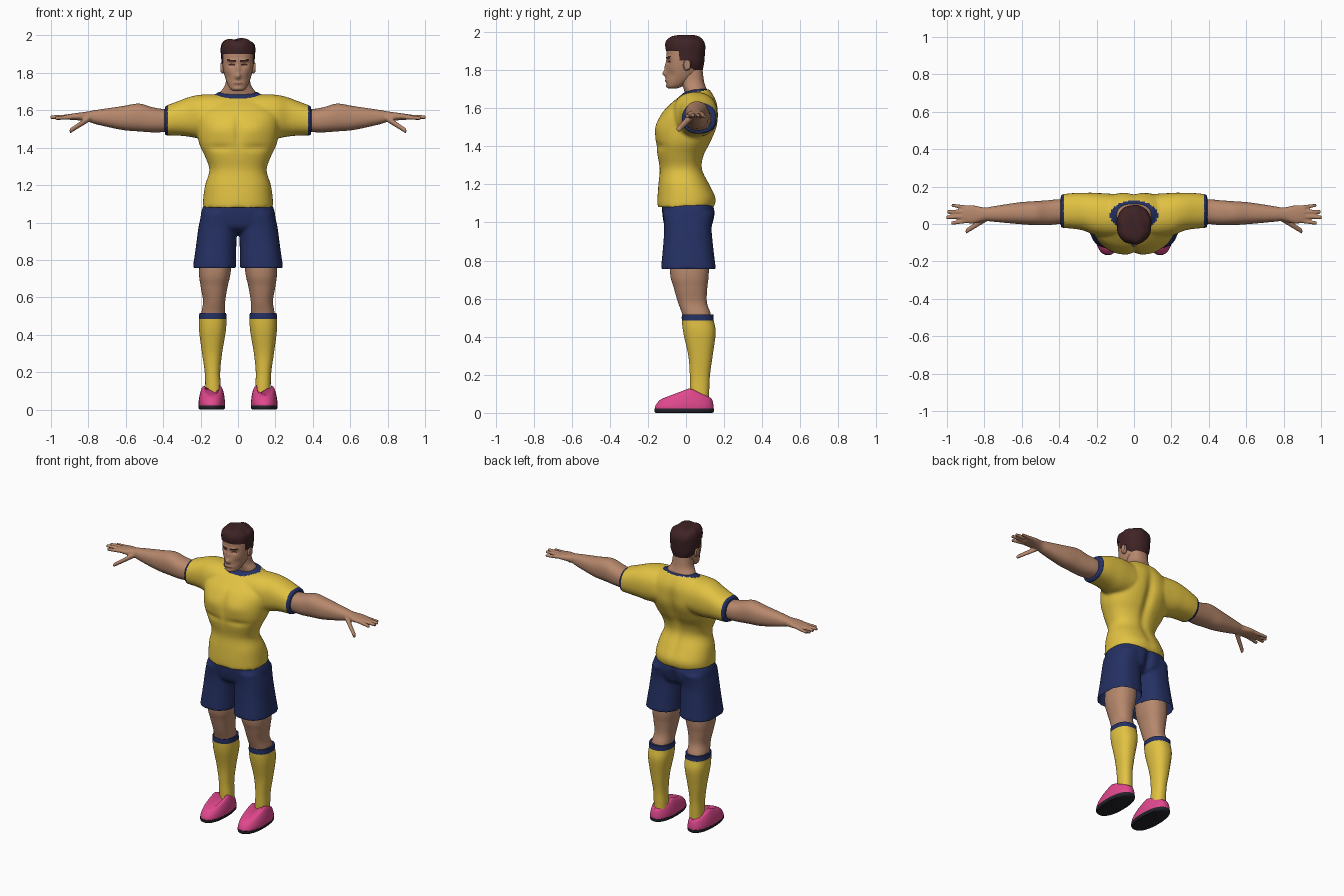
import bpy, bmesh, math
from mathutils import Vector

default_cube = bpy.data.objects.get("Cube")
if default_cube:
    bpy.data.objects.remove(default_cube, do_unlink=True)


def material(name, colour):
    mat = bpy.data.materials.new(name)
    mat.use_nodes = True
    mat.diffuse_color = (*colour, 1)
    mat.node_tree.nodes["Principled BSDF"].inputs["Base Color"].default_value = (*colour, 1)
    return mat


skin = material("skin", (.47, .245, .15))
yellow = material("yellow cloth", (.76, .54, .055))
navy = material("navy cloth", (.018, .03, .125))
pink = material("pink shoe", (.75, .065, .27))
black = material("black sole", (.016, .016, .023))
brown = material("dark brown hair", (.05, .017, .019))
lip = material("lip", (.3, .13, .09))


def spline(keys, rows):
    """Smoothly interpolate every column of a key table."""
    last = len(keys) - 1
    for row in range(rows + 1):
        u = row / rows * last
        i = min(int(u), last - 1)
        f = u - i
        a, b = keys[i], keys[i + 1]
        before, after = keys[max(i - 1, 0)], keys[min(i + 2, last)]
        yield [p + f * ((q - o) / 2 + f * (o - 2.5 * p + 2 * q - r / 2
               + f * (1.5 * (p - q) + (r - o) / 2)))
               for o, p, q, r in zip(before, a, b, after)]


def loft(name, axis, keys, mat, rows=24, sides=40, power=2.3):
    """Skin rounded sections; each key is (position, min a, max a, min b, max b)."""
    bm = bmesh.new()
    rings = []
    for t, a0, a1, b0, b1 in spline(keys, rows):
        ring = []
        for k in range(sides):
            angle = 2 * math.pi * (k + .5) / sides
            c, s = math.cos(angle), math.sin(angle)
            a = (a0 + a1) / 2 + (a1 - a0) / 2 * math.copysign(abs(c) ** (2 / power), c)
            b = (b0 + b1) / 2 + (b1 - b0) / 2 * math.copysign(abs(s) ** (2 / power), s)
            ring.append(bm.verts.new((a, b, t) if axis == "z" else (t, a, b)))
        rings.append(ring)
    for low, high in zip(rings, rings[1:]):
        for k in range(sides):
            n = (k + 1) % sides
            bm.faces.new((low[k], low[n], high[n], high[k]))
    bm.faces.new(rings[0])
    bm.faces.new(rings[-1])
    bmesh.ops.recalc_face_normals(bm, faces=bm.faces)
    mesh = bpy.data.meshes.new(name)
    bm.to_mesh(mesh)
    bm.free()
    mesh.materials.append(mat)
    obj = bpy.data.objects.new(name, mesh)
    bpy.context.collection.objects.link(obj)
    return obj


def both(keys):
    """Expand (position, half width, min b, max b) to full keys."""
    return [(t, -w, w, b0, b1) for t, w, b0, b1 in keys]


def select(objs):
    bpy.ops.object.select_all(action="DESELECT")
    for obj in objs:
        obj.select_set(True)
    bpy.context.view_layer.objects.active = objs[0]


def apply(obj, kind, **settings):
    mod = obj.modifiers.new(kind.lower(), kind)
    for key, value in settings.items():
        setattr(mod, key, value)
    select([obj])
    bpy.ops.object.modifier_apply(modifier=mod.name)


def mirror(obj):
    apply(obj, "MIRROR", use_mirror_merge=False)
    return obj


def fuse(name, objs, voxel, smooth):
    """Weld overlapping parts into one soft skin."""
    select(objs)
    bpy.ops.object.join()
    obj = objs[0]
    obj.name = name
    apply(obj, "REMESH", mode="VOXEL", voxel_size=voxel)
    apply(obj, "SMOOTH", factor=.5, iterations=smooth)
    return obj


def push(obj, centre, radii, offset):
    """Soft symmetric sculpting brush."""
    for v in obj.data.vertices:
        p = Vector((abs(v.co.x), v.co.y, v.co.z))
        d = sum(((p[i] - centre[i]) / radii[i]) ** 2 for i in range(3))
        v.co += Vector(offset) * math.exp(-d)


def paint(obj, mat, rule):
    obj.data.materials.append(mat)
    for face in obj.data.polygons:
        if rule(face.center):
            face.material_index = len(obj.data.materials) - 1


def trim(obj, rule):
    bm = bmesh.new()
    bm.from_mesh(obj.data)
    doomed = [f for f in bm.faces if rule(f.calc_center_median(), f.normal)]
    bmesh.ops.delete(bm, geom=doomed, context="FACES")
    bm.to_mesh(obj.data)
    bm.free()


# Shirt: torso and sleeves welded, then sculpted and trimmed in navy
torso = loft("torso", "z", both([
    (1.08, .188, -.15, .15), (1.13, .186, -.15, .157), (1.2, .176, -.145, .125),
    (1.28, .153, -.138, .087), (1.35, .175, -.15, .095), (1.42, .207, -.16, .13),
    (1.5, .222, -.158, .16), (1.57, .225, -.13, .167), (1.62, .2, -.085, .165),
    (1.66, .16, -.037, .15), (1.7, .1, .01, .125)]), yellow, 40)
sleeves = [loft("sleeve", "x", [(side * x, *rest) for x, *rest in [
    (.06, -.07, .15, 1.46, 1.68), (.14, -.07, .16, 1.45, 1.685), (.21, -.06, .167, 1.45, 1.682),
    (.27, -.035, .167, 1.46, 1.668), (.33, -.025, .165, 1.465, 1.645),
    (.392, -.02, .158, 1.466, 1.622)]], yellow) for side in (1, -1)]
shirt = fuse("shirt", [torso, *sleeves], .009, 5)
push(shirt, (0, .16, 1.4), (.03, .09, .2), (0, -.022, 0))
push(shirt, (.1, .16, 1.52), (.06, .06, .08), (0, .006, 0))
push(shirt, (.09, -.15, 1.5), (.07, .06, .05), (0, -.008, 0))
push(shirt, (0, -.15, 1.48), (.02, .06, .1), (0, .01, 0))
push(shirt, (.1, -.15, 1.4), (.08, .06, .02), (0, .008, 0))
paint(shirt, navy, lambda c: abs(c.x) > .375 or
      (c.z > 1.6 and (c.x / .128) ** 2 + ((c.y - .045) / .08) ** 2 < 1))

# Shorts: hips and two open legs
hips = loft("hips", "z", both([
    (.95, .14, -.08, .1), (.98, .195, -.112, .135), (1.05, .198, -.125, .152),
    (1.1, .18, -.125, .14)]), navy, power=2.6)
short_legs = [loft("short_leg", "z", [(z, *sorted((side * a, side * b)), c, d) for z, a, b, c, d in [
    (.755, .009, .242, -.132, .157), (.88, .009, .224, -.12, .142),
    (.97, .005, .212, -.115, .135), (1.05, .0, .195, -.12, .147)]], navy, power=2.5)
    for side in (1, -1)]
shorts = fuse("shorts", [hips, *short_legs], .009, 4)
push(shorts, (0, .15, 1.0), (.025, .06, .09), (0, -.025, 0))
trim(shorts, lambda c, n: c.z < .785 and n.z < -.6)

# Legs, socks and shoes
leg = mirror(loft("legs", "z", [
    (.48, .072, .195, -.01, .13), (.52, .07, .195, -.02, .13), (.58, .068, .187, -.042, .11),
    (.66, .055, .2, -.065, .112), (.75, .037, .208, -.085, .12), (1.0, .02, .19, -.08, .11)], skin))
sock = mirror(loft("socks", "z", [
    (.05, .09, .175, .025, .12), (.12, .092, .175, .022, .122), (.2, .095, .178, .02, .126),
    (.3, .085, .192, .012, .14), (.42, .065, .208, -.014, .156), (.485, .062, .208, -.022, .146),
    (.517, .063, .207, -.022, .144)], yellow, 48))
paint(sock, navy, lambda c: c.z > .484)
shoe = loft("shoes", "z", [
    (.0, .07, .21, -.164, .145), (.03, .07, .21, -.163, .145), (.07, .076, .203, -.155, .142),
    (.1, .086, .192, -.14, .137), (.11, .1, .178, -.125, .13)], pink, 16)
for v in shoe.data.vertices:
    y = v.co.y
    height = .04 + .07 * (y + .165) / .185 if y < .02 else .11 - .055 * (y - .02) / .12
    v.co.z = .02 + v.co.z * height / .11
mirror(shoe)
sole = mirror(loft("soles", "z", [
    (.0, .075, .205, -.16, .14), (.008, .069, .211, -.166, .147),
    (.022, .069, .211, -.166, .147)], black, 6))


# Arms with hands
def finger(start, end, size):
    keys = []
    for f in (0, .5, 1):
        x, y, z = Vector(start).lerp(Vector(end), f)
        r = size * (1 - .25 * f)
        keys.append((x, y - r, y + r, z - r, z + r))
    return loft("finger", "x", keys, skin, 10, 16)


arm = loft("arm", "x", [
    (.3, .01, .13, 1.49, 1.6), (.4, .0, .132, 1.483, 1.607), (.46, -.006, .127, 1.482, 1.617),
    (.53, -.006, .122, 1.487, 1.636), (.62, .0, .115, 1.495, 1.622), (.75, .012, .095, 1.523, 1.603),
    (.8, .016, .088, 1.538, 1.594), (.86, .002, .1, 1.547, 1.586), (.915, .008, .1, 1.55, 1.578)],
    skin, 40)
fingers = [finger((.89, .018, 1.564), (.978, .004, 1.558), .0125),
           finger((.89, .042, 1.566), (1.003, .035, 1.563), .013),
           finger((.89, .066, 1.566), (.998, .066, 1.563), .0125),
           finger((.89, .088, 1.563), (.975, .1, 1.556), .0115),
           finger((.79, .03, 1.56), (.9, -.04, 1.488), .018)]
arms = mirror(fuse("arms", [arm, *fingers], .0055, 3))

# Neck and head with sculpted features
neck = loft("neck", "z", both([
    (1.6, .1, .01, .11), (1.66, .105, -.002, .112), (1.7, .092, -.012, .108),
    (1.74, .068, -.025, .095), (1.82, .06, -.035, .085)]), skin)
head = loft("head", "z", both([
    (1.703, .022, -.09, -.05), (1.715, .042, -.1, -.02), (1.75, .06, -.104, .035),
    (1.79, .073, -.104, .07), (1.83, .081, -.101, .08), (1.87, .083, -.102, .088),
    (1.92, .08, -.098, .09), (1.96, .06, -.07, .07), (1.975, .02, -.02, .03)]), skin, 90, 96)
push(head, (0, -.105, 1.782), (.015, .03, .016), (0, -.02, 0))
push(head, (0, -.1, 1.82), (.011, .03, .028), (0, -.012, 0))
push(head, (.034, -.095, 1.845), (.02, .03, .013), (0, .01, 0))
push(head, (.035, -.1, 1.868), (.03, .03, .008), (0, -.004, 0))
push(head, (0, -.1, 1.744), (.024, .03, .008), (0, -.007, 0))
push(head, (0, -.1, 1.715), (.02, .03, .01), (0, -.005, 0))
push(head, (.055, -.08, 1.775), (.025, .03, .025), (-.0, .008, 0))
paint(head, brown, lambda c: c.y < -.04 and (
    (.013 < abs(c.x) < .06 and abs(c.z - 1.862 - .1 * abs(c.x)) < .0045) or
    ((abs(c.x) - .034) / .017) ** 2 + ((c.z - 1.844) / .005) ** 2 < 1))
paint(head, lip, lambda c: c.y < -.05 and abs(c.x) < .024 and abs(c.z - 1.744) < .004)
ears = mirror(loft("ears", "x", [
    (.07, -.012, .018, 1.8, 1.845), (.084, -.015, .025, 1.797, 1.855),
    (.094, -.01, .022, 1.805, 1.853)], skin, 8, 24))

# Hair: wavy cap trimmed along the hairline
hair = loft("hair", "z", both([
    (1.785, .055, -.05, .084), (1.83, .084, -.09, .094), (1.88, .09, -.101, .099),
    (1.93, .092, -.108, .1), (1.96, .082, -.1, .085), (1.977, .055, -.075, .055),
    (1.982, .01, -.02, .01)]), brown, 60, 72)
for v in hair.data.vertices:
    lift = max(0, v.co.z - 1.89)
    v.co.z += .05 * lift * math.sin(70 * v.co.x + 25 * v.co.y)
    v.co.x *= 1 + .4 * lift * math.sin(90 * v.co.y)
    v.co.y *= 1 + .5 * lift * math.sin(80 * v.co.x)


def hairline(c):
    return 1.8 if c.y > .022 else 1.848 if c.y > -.035 else 1.902


trim(hair, lambda c, n: c.z < hairline(c))
apply(hair, "SOLIDIFY", thickness=.008, offset=-1)

# Smooth shading with crisp hems
parts = [shirt, shorts, leg, sock, shoe, sole, arms, neck, head, ears, hair]
select(parts)
bpy.ops.object.shade_smooth_by_angle(angle=math.radians(45))
